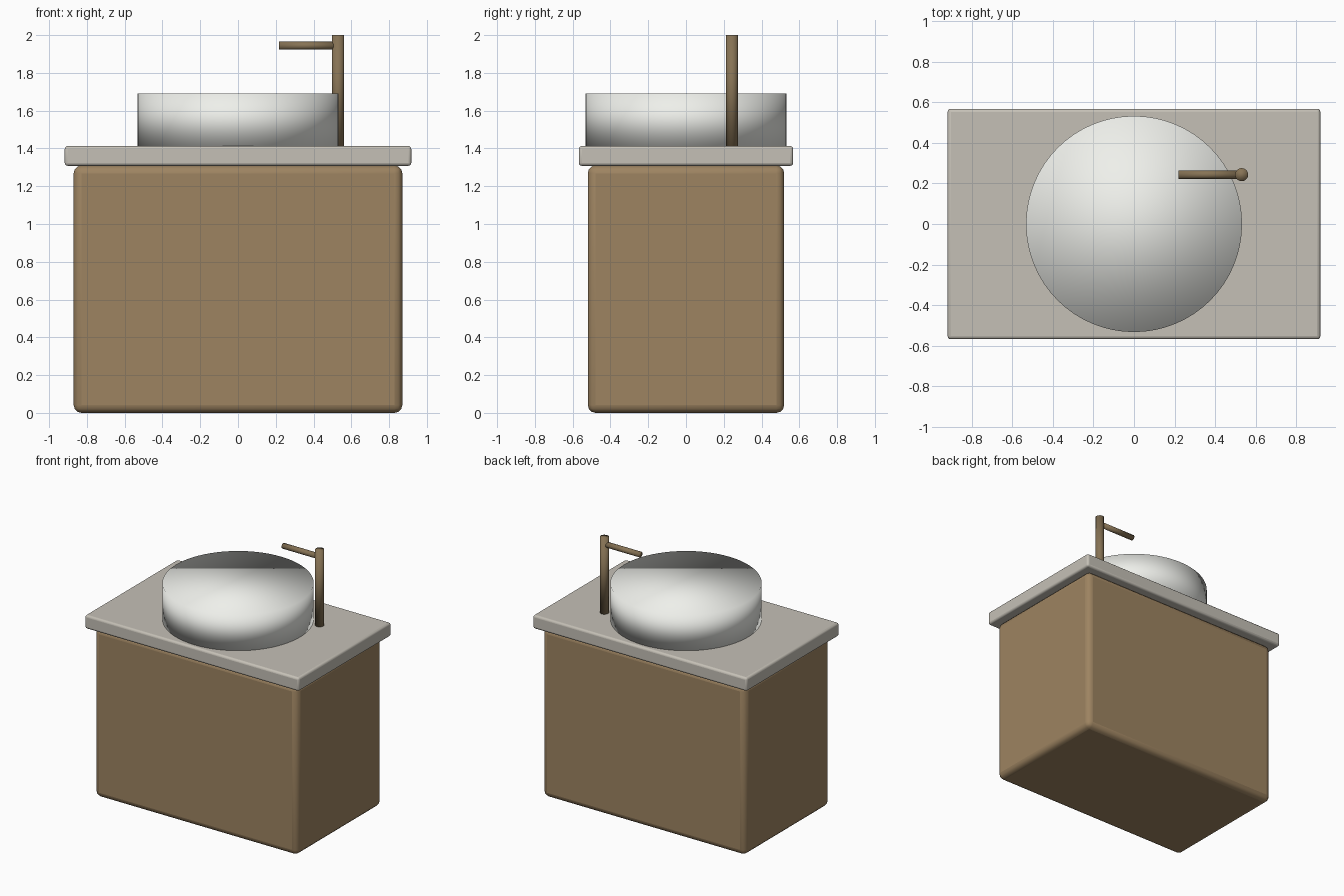
import bpy
import math

if "Cube" in bpy.data.objects:
    bpy.data.objects.remove(bpy.data.objects["Cube"])


def material(name, rgb):
    m = bpy.data.materials.new(name)
    m.diffuse_color = (*rgb, 1)
    m.use_nodes = True
    m.node_tree.nodes["Principled BSDF"].inputs["Base Color"].default_value = m.diffuse_color
    return m


def finish(obj, name, mat):
    obj.name = name
    obj.data.materials.append(mat)
    return obj


def rounded_box(name, size, z_min, bevel, segments, mat):
    bpy.ops.mesh.primitive_cube_add(size=1, location=(0, 0, z_min + size[2] / 2))
    obj = finish(bpy.context.object, name, mat)
    obj.scale = size
    bpy.ops.object.transform_apply(location=False, rotation=False, scale=True)
    mod = obj.modifiers.new("rounded_edges", 'BEVEL')
    mod.width = bevel
    mod.segments = segments
    bpy.ops.object.shade_smooth_by_angle(angle=math.radians(35))
    return obj


def soft_cylinder(name, radius, depth, location, mat, sides=32, rotation=(0, 0, 0)):
    # Fully smooth normals, so the caps shade softly like the sides
    bpy.ops.mesh.primitive_cylinder_add(vertices=sides, radius=radius, depth=depth,
                                        location=location, rotation=rotation)
    obj = finish(bpy.context.object, name, mat)
    bpy.ops.object.shade_smooth()
    return obj


wood = material("wood", (0.34, 0.23, 0.12))
stone = material("stone", (0.56, 0.53, 0.47))
ceramic = material("ceramic", (0.86, 0.87, 0.83))
bronze = material("bronze", (0.24, 0.17, 0.09))

# Cabinet and overhanging countertop
rounded_box("cabinet", (1.74, 1.04, 1.31), 0, 0.042, 3, wood)
rounded_box("countertop", (1.835, 1.135, 0.105), 1.308, 0.016, 3, stone)

# Vessel basin resting on the countertop
soft_cylinder("basin", 0.532, 0.277, (0, 0, 1.5515), ceramic, sides=64)

# Faucet: upright post and horizontal spout
soft_cylinder("faucet_post", 0.032, 0.59, (0.53, 0.243, 1.705), bronze)
soft_cylinder("faucet_spout", 0.021, 0.31, (0.373, 0.243, 1.944), bronze,
              rotation=(0, math.pi / 2, 0))
